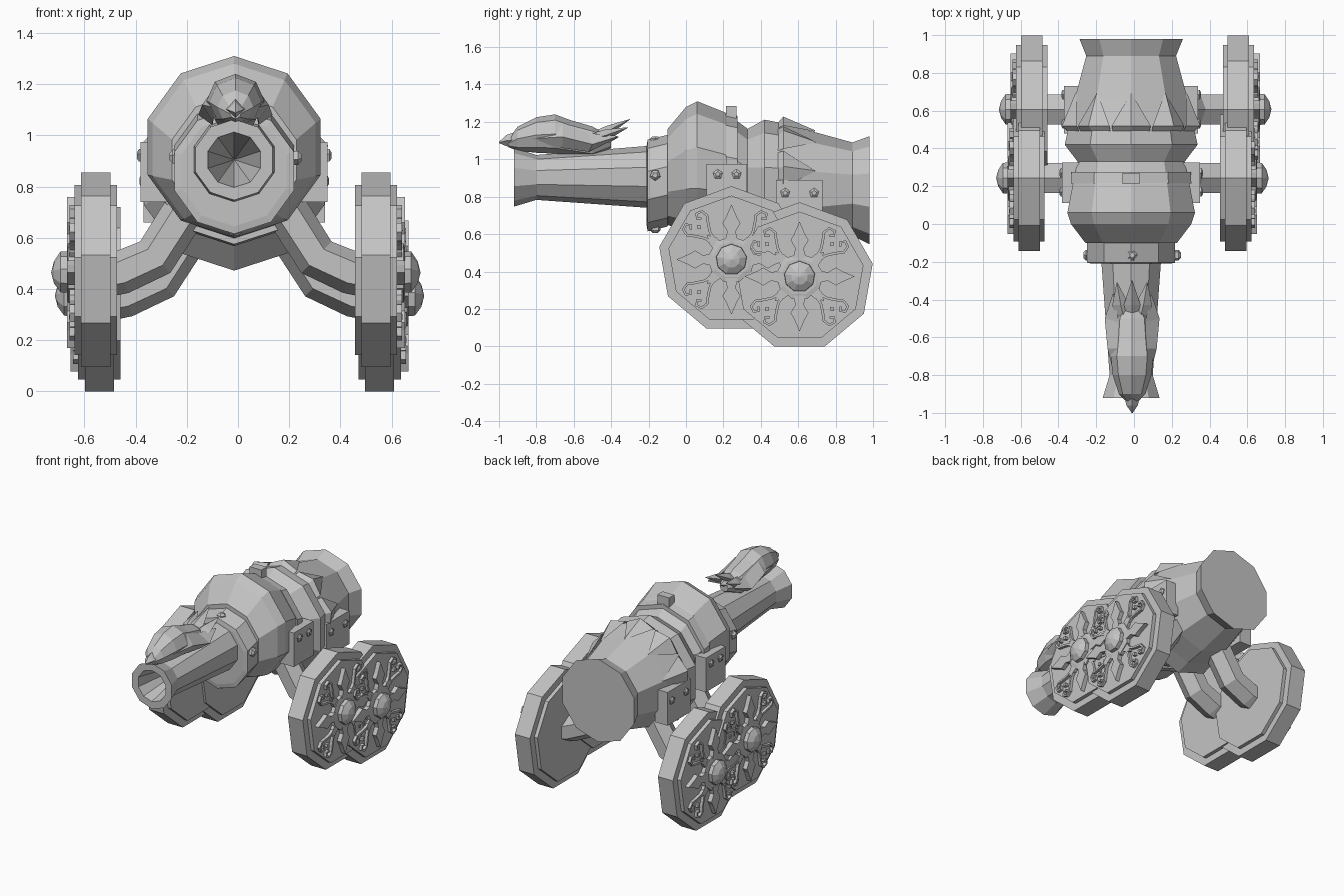
import bpy, bmesh, math
from math import sin, cos, pi, radians

if "Cube" in bpy.data.objects:
    bpy.data.objects.remove(bpy.data.objects["Cube"])

metal = bpy.data.materials.new("grey metal")
metal.diffuse_color = (0.55, 0.55, 0.55, 1)
metal.use_nodes = True
metal.node_tree.nodes["Principled BSDF"].inputs["Base Color"].default_value = metal.diffuse_color


def skin(name, pieces):
    """One object from pieces; each piece is a list of rings joined and capped."""
    bm = bmesh.new()
    for rings in pieces:
        vr = [[bm.verts.new(p) for p in ring] for ring in rings]
        n = len(vr[0])
        for a, b in zip(vr, vr[1:]):
            for i in range(n):
                j = (i + 1) % n
                bm.faces.new((a[i], a[j], b[j], b[i]))
        bm.faces.new(vr[0])
        bm.faces.new(vr[-1])
    bmesh.ops.recalc_face_normals(bm, faces=bm.faces)
    me = bpy.data.meshes.new(name)
    bm.to_mesh(me)
    bm.free()
    me.materials.append(metal)
    ob = bpy.data.objects.new(name, me)
    bpy.context.collection.objects.link(ob)
    return ob


def along_y(sections, n=10, cx=-0.015, wide=1.0):
    """Rings from (y, centre z, radius), a corner on top."""
    return [[(cx + wide * r * sin(2 * pi * i / n), y, c + r * cos(2 * pi * i / n))
             for i in range(n)] for y, c, r in sections]


def along_x(sections, cy, cz, n=9):
    """Rings from (x, radius) about a wheel centre."""
    return [[(x, cy + r * sin(2 * pi * i / n), cz + r * cos(2 * pi * i / n))
             for i in range(n)] for x, r in sections]


def slab(pts, x0, x1):
    return [[(x, y, z) for y, z in pts] for x in (x0, x1)]


def box(x0, x1, y0, y1, z0, z1):
    return slab([(y0, z0), (y1, z0), (y1, z1), (y0, z1)], x0, x1)


# Barrel: muzzle with conical bore, and collar behind it
skin("muzzle_barrel", [along_y([
    (-0.05, 0.906, 0.17), (-0.21, 0.906, 0.165), (-0.80, 0.903, 0.12),
    (-0.92, 0.905, 0.158), (-0.92, 0.905, 0.108), (-0.45, 0.905, 0.002)])])
skin("collar", [along_y([(-0.21, 0.86, 0.215), (-0.205, 0.86, 0.245),
                         (-0.10, 0.885, 0.245), (-0.08, 0.89, 0.2)])])

# Main body with two bulges and flared breech
skin("body", [along_y([
    (-0.10, 0.905, 0.255), (0.0, 0.945, 0.335), (0.06, 0.955, 0.355),
    (0.21, 0.925, 0.325), (0.33, 0.865, 0.298), (0.42, 0.842, 0.37),
    (0.52, 0.845, 0.347), (0.66, 0.838, 0.315), (0.89, 0.84, 0.25),
    (0.98, 0.835, 0.288)])])
skin("band", [along_y([(0.215, 0.91, 0.335), (0.275, 0.90, 0.332)])])
skin("top_latch", [box(-0.06, 0.03, 0.213, 0.27, 1.15, 1.285)])

# Pointed armour petals over the rear bulge
petals = []
for k in range(-2, 3):
    a = k * radians(36)

    def on(angle, y, r):
        return (-0.015 + r * sin(angle), y, 0.843 + r * cos(angle))
    h = radians(17)
    petals.append([[on(a - h, 0.49, 0.335), on(a, 0.49, 0.35), on(a + h, 0.49, 0.335)],
                   [on(a - h, 0.52, 0.353), on(a, 0.52, 0.385), on(a + h, 0.52, 0.353)],
                   [on(a - 0.01, 0.69, 0.305), on(a, 0.69, 0.312), on(a + 0.01, 0.69, 0.305)]])
skin("armour_petals", petals)

# Collar studs
studs = []
for k in range(4):
    a = k * pi / 2
    ring = lambda d, r: [(-0.01 + d * sin(a) + r * cos(t) * cos(a), -0.165 + r * sin(t),
                          0.865 + d * cos(a) - r * cos(t) * sin(a) + 0.05 * abs(sin(a)))
                         for t in [2 * pi * i / 5 for i in range(5)]]
    studs.append([ring(0.18, 0.03), ring(0.245, 0.03), ring(0.258, 0.015)])
skin("collar_studs", studs)

# Bolted side plates
for side, tag in ((-1, "left"), (1, "right")):
    X = lambda x: -0.015 + side * x
    skin(tag + "_side_plates", [
        box(X(0.26), X(0.365), 0.11, 0.325, 0.74, 0.975),
        box(X(0.26), X(0.355), 0.48, 0.73, 0.66, 0.89)])
    skin(tag + "_plate_bolts",
         [along_x([(X(0.34), 0.027), (X(x), 0.027), (X(x + 0.008), 0.013)], y, z, 5)
          for x, y, z in ((0.372, 0.17, 0.92), (0.372, 0.27, 0.92),
                          (0.362, 0.53, 0.82), (0.362, 0.685, 0.82))])


def ribbon(pts, w, x0, x1):
    """Flat strip of width w following a path in the wheel plane."""
    rings = []
    for i, (y, z) in enumerate(pts):
        a, b = pts[max(i - 1, 0)], pts[min(i + 1, len(pts) - 1)]
        dy, dz = b[0] - a[0], b[1] - a[1]
        m = w / 2 / math.hypot(dy, dz)
        rings.append([(x0, y - dz * m, z + dy * m), (x1, y - dz * m, z + dy * m),
                      (x1, y + dz * m, z - dy * m), (x0, y + dz * m, z - dy * m)])
    return rings


# Wheels, ornaments and bent legs
KITE = [(0.10, 0.035), (0.15, 0.022), (0.195, 0.048), (0.225, 0.03), (0.295, 0.0),
        (0.225, -0.03), (0.195, -0.048), (0.15, -0.022), (0.10, -0.035)]
LEAF = [(0.09, 0.03), (0.14, 0.025), (0.185, 0.0), (0.14, -0.025), (0.09, -0.03)]
SCROLL = [(0.13, 0.012), (0.18, 0.02), (0.22, 0.045), (0.26, 0.075), (0.295, 0.07),
          (0.305, 0.04), (0.285, 0.025), (0.268, 0.04)]
for axle, cy, cz, cx, R in (("front", 0.243, 0.464, -0.0085, 0.392),
                            ("rear", 0.607, 0.373, 0.006, 0.397)):
    for side, tag in ((-1, "left"), (1, "right")):
        name = f"{axle}_{tag}_"
        X = lambda x: cx + side * x

        def turn(pts, deg):
            c, s = cos(radians(deg)), sin(radians(deg))
            return [(cy + u * c - v * s, cz + u * s + v * c) for u, v in pts]

        skin(name + "wheel", [along_x([(X(0.49), R), (X(0.604), R)], cy, cz),
                              along_x([(X(0.465), R - 0.05), (X(0.63), R - 0.05)], cy, cz)])
        skin(name + "hub", [along_x([(X(0.62), 0.125), (X(0.655), 0.125), (X(0.66), 0.10)], cy, cz),
                            along_x([(X(0.63), 0.085), (X(0.685), 0.082),
                                     (X(0.71), 0.045), (X(0.721), 0.002)], cy, cz)])
        orn, scrolls = [], []
        for k in range(4):
            orn.append(slab(turn(KITE, 90 * k), X(0.62), X(0.66)))
            d = 90 * k + 45
            orn.append(slab(turn(LEAF, d), X(0.62), X(0.65)))
            orn.append(slab(turn([(0.23, 0), (0.245, 0.013), (0.26, 0), (0.245, -0.013)], d),
                            X(0.62), X(0.652)))
            for m in (1, -1):
                scrolls.append(ribbon(turn([(u, m * v) for u, v in SCROLL], d),
                                      0.014, X(0.62), X(0.65)))
        skin(name + "petals", orn)
        skin(name + "scrolls", scrolls)

        # Hexagonal leg bending up into the body
        path = [(0.48, -0.005), (0.45, 0.0), (0.315, 0.06), (0.20, 0.24), (0.08, 0.36)]
        rings = []
        for i, (x, z) in enumerate(path):
            a, b = path[max(i - 1, 0)], path[min(i + 1, len(path) - 1)]
            L = math.hypot(b[0] - a[0], b[1] - a[1])
            nx, nz = (b[1] - a[1]) / L, -(b[0] - a[0]) / L
            rings.append([(X(x + nx * 0.085 * cos(t)), cy + 0.092 * sin(t),
                           cz + z + nz * 0.085 * cos(t))
                          for t in [pi / 3 * j for j in range(6)]])
        skin(name + "leg", rings and [rings])

# Perched bird: faceted body, beak, wings and feathered tail
skin("bird_body", [along_y([
    (-0.95, 1.085, 0.02), (-0.90, 1.11, 0.065), (-0.80, 1.13, 0.095),
    (-0.70, 1.135, 0.105), (-0.62, 1.115, 0.095), (-0.50, 1.09, 0.085),
    (-0.40, 1.09, 0.03)], 8, -0.01, 1.08)])
skin("bird_beak", [along_y([(-0.90, 1.105, 0.045), (-0.96, 1.10, 0.03), (-1.0, 1.09, 0.003)], 4, -0.01)])
for side, tag in ((-1, "left"), (1, "right")):
    X = lambda x: -0.01 + side * x
    skin("bird_%s_wing" % tag, [[
        [(X(0.07), -0.82, 1.14), (X(0.09), -0.82, 1.11), (X(0.07), -0.82, 1.09)],
        [(X(0.08), -0.66, 1.19), (X(0.13), -0.66, 1.12), (X(0.09), -0.66, 1.06)],
        [(X(0.07), -0.52, 1.14), (X(0.145), -0.50, 1.08), (X(0.09), -0.52, 1.04)],
        [(X(0.10), -0.37, 1.125), (X(0.102), -0.37, 1.12), (X(0.10), -0.37, 1.115)]]])
tail = []
for x, y, z in ((-0.08, -0.31, 1.17), (0.0, -0.30, 1.214), (0.08, -0.31, 1.17), (0.0, -0.36, 1.12)):
    tail.append([[(-0.01 + x * f + w, yy, zz) for w, yy, zz in
                  ((-s, yc, zc), (0, yc, zc + s * 0.7), (s, yc, zc), (0, yc, zc - s * 0.7))]
                 for f, s, yc, zc in ((0.4, 0.04, -0.54, 1.10),
                                      (0.75, 0.045, -0.43, 1.10 + (z - 1.10) * 0.4),
                                      (1, 0.002, y, z))])
skin("bird_tail", tail)
